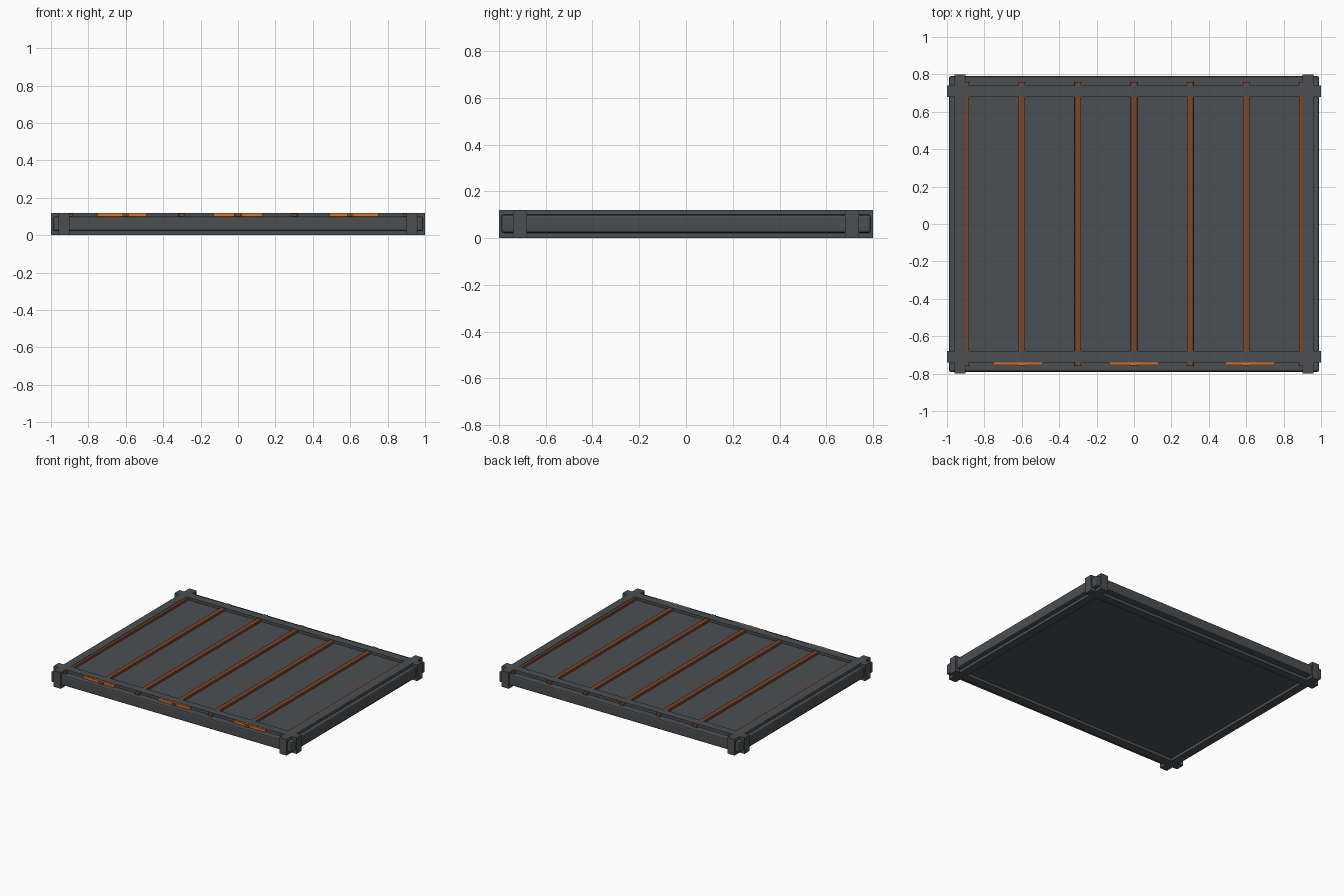
import bpy

if "Cube" in bpy.data.objects:
    bpy.data.objects.remove(bpy.data.objects["Cube"])


def material(name, rgb):
    m = bpy.data.materials.new(name)
    m.diffuse_color = (*rgb, 1)
    m.use_nodes = True
    m.node_tree.nodes["Principled BSDF"].inputs["Base Color"].default_value = m.diffuse_color
    return m


STEEL = material("dark_steel", (0.07, 0.078, 0.085))
RUST = material("rust_brown", (0.2, 0.06, 0.022))
ORANGE = material("orange", (0.75, 0.17, 0.02))


def box(name, x, y, z, mat, bevel=0):
    """Box from (min, max) ranges on each axis."""
    size = [r[1] - r[0] for r in (x, y, z)]
    mid = [(r[0] + r[1]) / 2 for r in (x, y, z)]
    bpy.ops.mesh.primitive_cube_add(size=1, location=mid)
    ob = bpy.context.object
    ob.name = name
    ob.scale = size
    bpy.ops.object.transform_apply(location=False, rotation=False, scale=True)
    ob.data.materials.append(mat)
    if bevel:
        mod = ob.modifiers.new("bevel", "BEVEL")
        mod.width = bevel
        mod.segments = 2
    return ob


# Main floor slab with softened edges
box("floor_slab", (-0.99, 0.99), (-0.79, 0.79), (0.022, 0.1), STEEL, 0.01)

# Frame beams crossing past each other at the corners
for side, s in (("left", -1), ("right", 1)):
    box(f"{side}_beam", (s * 0.93 - 0.03, s * 0.93 + 0.03), (-0.8, 0.8), (0, 0.12), STEEL)
for side, s in (("front", -1), ("back", 1)):
    box(f"{side}_beam", (-1, 1), (s * 0.71 - 0.03, s * 0.71 + 0.03), (0, 0.12), STEEL)

# Raised ribs across the floor
for i in range(7):
    x = -0.9 + 0.3 * i
    box(f"floor_rib_{i + 1}", (x - 0.0175, x + 0.0175), (-0.76, 0.76), (0.09, 0.117), RUST, 0.003)

# Marker strips along the front edge
for i, x in enumerate((-0.62, 0, 0.62)):
    box(f"front_marker_{i + 1}", (x - 0.13, x + 0.13), (-0.753, -0.735), (0.095, 0.118), ORANGE)
